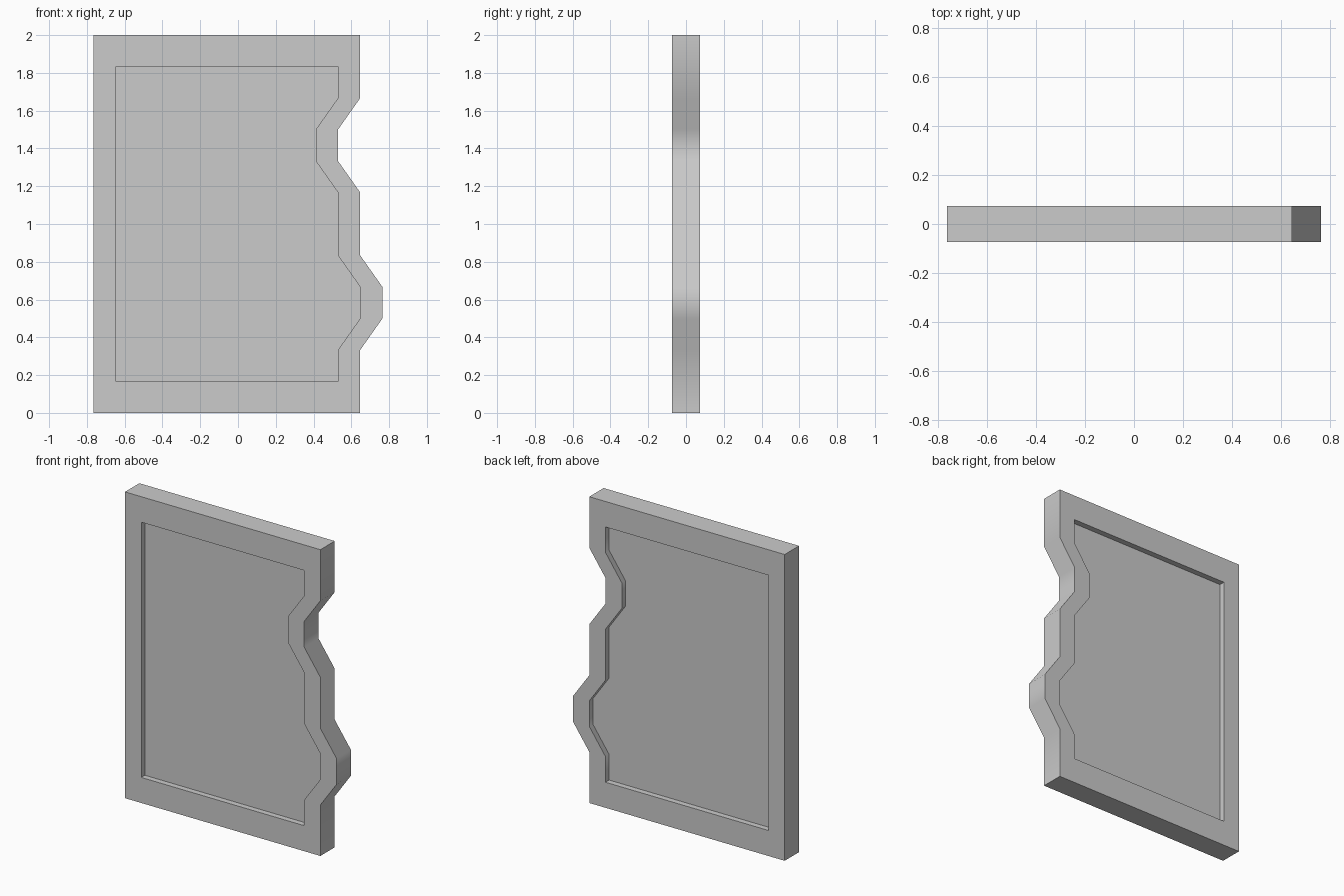
import bpy, bmesh, math

if "Cube" in bpy.data.objects:
    bpy.data.objects.remove(bpy.data.objects["Cube"])

HALF, RECESS = 0.074, 0.0375     # half thickness, depth of sunken faces
U, V = 2 / 17, 1 / 6             # horizontal and vertical module
LEFT, RIGHT = -6.5 * U, 5.5 * U

# Right edge as (module offset in x, height in modules): a tab below, a notch above
wave = [(0, 2), (1, 3), (1, 4), (0, 5), (0, 7), (-1, 8), (-1, 9), (0, 10)]


def outline(inset):
    """Panel outline, inset by whole modules."""
    pts = [(LEFT + inset * U, inset * V), (RIGHT - inset * U, inset * V)]
    pts += [(RIGHT + (dx - inset) * U, h * V) for dx, h in wave]
    pts += [(RIGHT - inset * U, (12 - inset) * V), (LEFT + inset * U, (12 - inset) * V)]
    return pts


bm = bmesh.new()


def ring(inset, y):
    return [bm.verts.new((x, y, z)) for x, z in outline(inset)]


def bridge(a, b):
    n = len(a)
    for i in range(n):
        j = (i + 1) % n
        bm.faces.new((a[i], a[j], b[j], b[i]))


# Front and back: border, recess wall, sunken face
rims = []
for s in (-1, 1):
    outer = ring(0, s * HALF)
    inner = ring(1, s * HALF)
    sunk = ring(1, s * (HALF - RECESS))
    bridge(outer, inner)
    bridge(inner, sunk)
    bm.faces.new(sunk)
    rims.append(outer)

# Outer edge
bridge(*rims)
bmesh.ops.recalc_face_normals(bm, faces=bm.faces)

mesh = bpy.data.meshes.new("wavy_panel")
bm.to_mesh(mesh)
bm.free()
panel = bpy.data.objects.new("wavy_panel", mesh)
bpy.context.collection.objects.link(panel)

# Soft shading along the wavy edge, sharp corners elsewhere
bpy.context.view_layer.objects.active = panel
panel.select_set(True)
bpy.ops.object.shade_smooth_by_angle(angle=math.radians(40))
